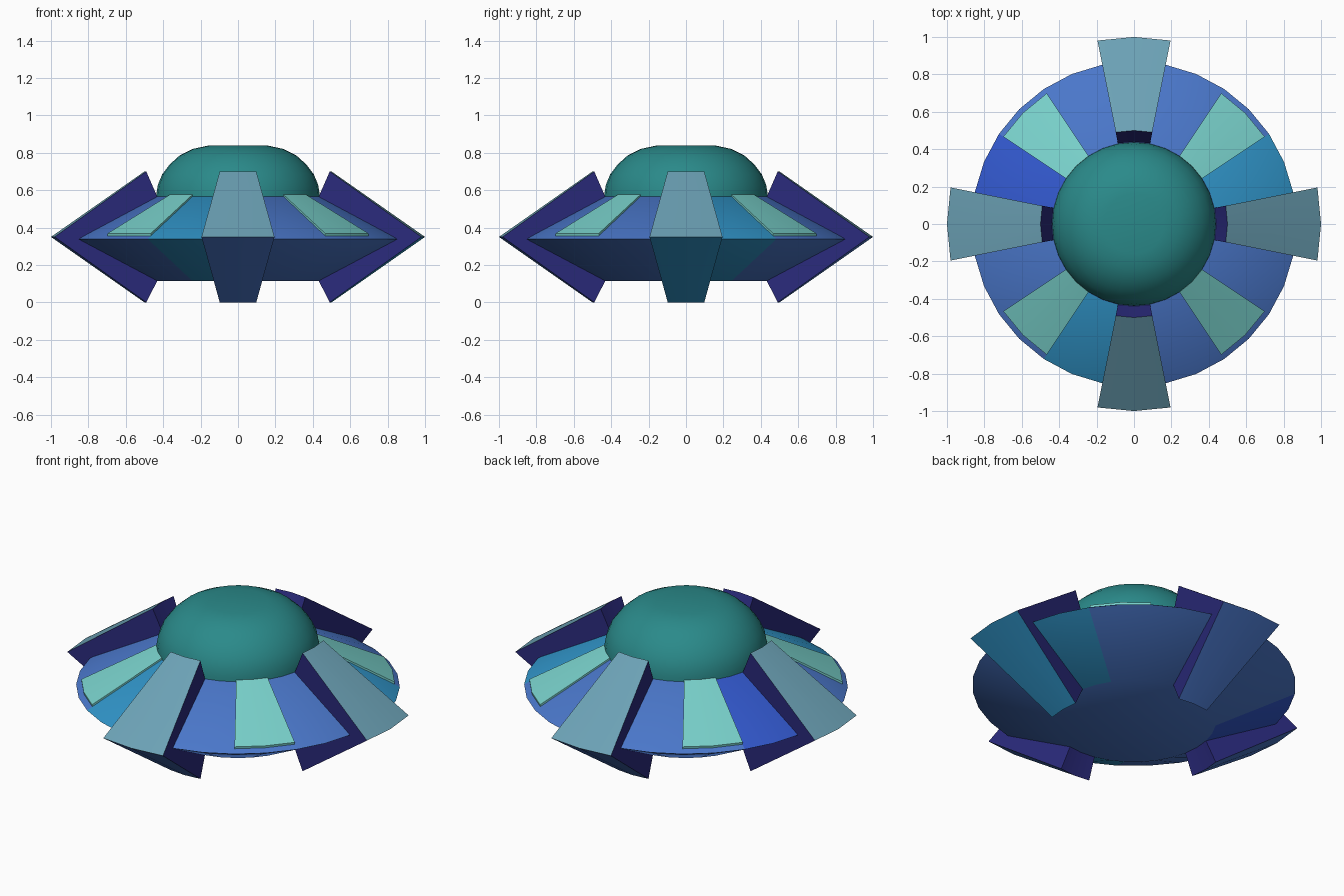
import bpy, bmesh, math

if "Cube" in bpy.data.objects:
    bpy.data.objects.remove(bpy.data.objects["Cube"])

SEG = 32
STEP = 2 * math.pi / SEG


def material(name, r, g, b):
    m = bpy.data.materials.new(name)
    lin = [((c / 255 + 0.055) / 1.055) ** 2.4 for c in (r, g, b)]
    m.diffuse_color = (*lin, 1)
    m.use_nodes = True
    m.node_tree.nodes["Principled BSDF"].inputs["Base Color"].default_value = m.diffuse_color
    return m


BLUE = material("blue", 74, 119, 202)
CYAN = material("cyan", 48, 148, 200)
ROYAL = material("royal_blue", 50, 88, 205)
PURPLE = material("dark_purple", 42, 42, 124)
STEEL = material("steel_blue", 108, 162, 182)
MINT = material("mint", 120, 208, 202)
TEAL = material("teal", 42, 138, 138)


def polar(r, z, a):
    return (r * math.cos(a), r * math.sin(a), z)


def finish(bm, name, mats, angle):
    bmesh.ops.recalc_face_normals(bm, faces=bm.faces)
    me = bpy.data.meshes.new(name)
    bm.to_mesh(me)
    bm.free()
    ob = bpy.data.objects.new(name, me)
    bpy.context.collection.objects.link(ob)
    for m in mats:
        me.materials.append(m)
    bpy.ops.object.select_all(action='DESELECT')
    bpy.context.view_layer.objects.active = ob
    ob.select_set(True)
    bpy.ops.object.shade_smooth_by_angle(angle=math.radians(angle))
    return ob


def lathe(name, profile, mats, angle, pick=lambda i: 0):
    """Revolve a profile, capping both ends; pick gives a material per segment."""
    bm = bmesh.new()
    rings = [[bm.verts.new(polar(r, z, i * STEP)) for i in range(SEG)]
             for r, z in profile]
    for a, b in zip(rings, rings[1:]):
        for i in range(SEG):
            j = (i + 1) % SEG
            f = bm.faces.new((a[i], a[j], b[j], b[i]))
            f.material_index = pick(i)
    bm.faces.new(rings[0])
    bm.faces.new(rings[-1])
    return finish(bm, name, mats, angle)


def wedge(name, section, centre, mats, slots):
    """Closed section swept over two segments; slots = material per section side."""
    bm = bmesh.new()
    cuts = [[bm.verts.new(polar(r, z, centre + k * STEP)) for r, z in section]
            for k in (-1, 0, 1)]
    n = len(section)
    for a, b in zip(cuts, cuts[1:]):
        for i in range(n):
            j = (i + 1) % n
            f = bm.faces.new((a[i], a[j], b[j], b[i]))
            f.material_index = slots[i]
    bm.faces.new(cuts[0])
    bm.faces.new(cuts[-1])
    return finish(bm, name, mats, 30)


# Saucer body, coloured in sectors two segments wide
def sector_colour(i):
    k = ((i + 1) // 2) % 16
    return {1: 1, 11: 1, 7: 2}.get(k, 0)


lathe("saucer_body",
      [(0.44, 0.115), (0.84, 0.323), (0.868, 0.338), (0.84, 0.355), (0.44, 0.565)],
      [BLUE, CYAN, ROYAL], 60, sector_colour)

# Dome
lathe("dome",
      [(0.438, 0.56), (0.436, 0.585), (0.428, 0.63), (0.405, 0.685), (0.365, 0.738),
       (0.31, 0.787), (0.24, 0.821), (0.16, 0.838)],
      [TEAL], 40)

# Four arrow-shaped fins wrapping the rim
fin = [(0.5, 0.70), (1.0, 0.35), (0.5, 0.0), (0.44, 0.115), (0.85, 0.338), (0.44, 0.565)]
for i, side in enumerate(("right", "back", "left", "front")):
    under = CYAN if side == "right" else BLUE
    wedge(side + "_fin", fin, i * math.pi / 2, [PURPLE, STEEL, under], [1, 2, 0, 0, 0, 0])

# Four raised light panels between the fins
panel = [(0.438, 0.576), (0.84, 0.368), (0.838, 0.35), (0.435, 0.56)]
for i, side in enumerate(("back_right", "back_left", "front_left", "front_right")):
    wedge(side + "_panel", panel, math.pi / 4 + i * math.pi / 2, [MINT], [0] * 4)
